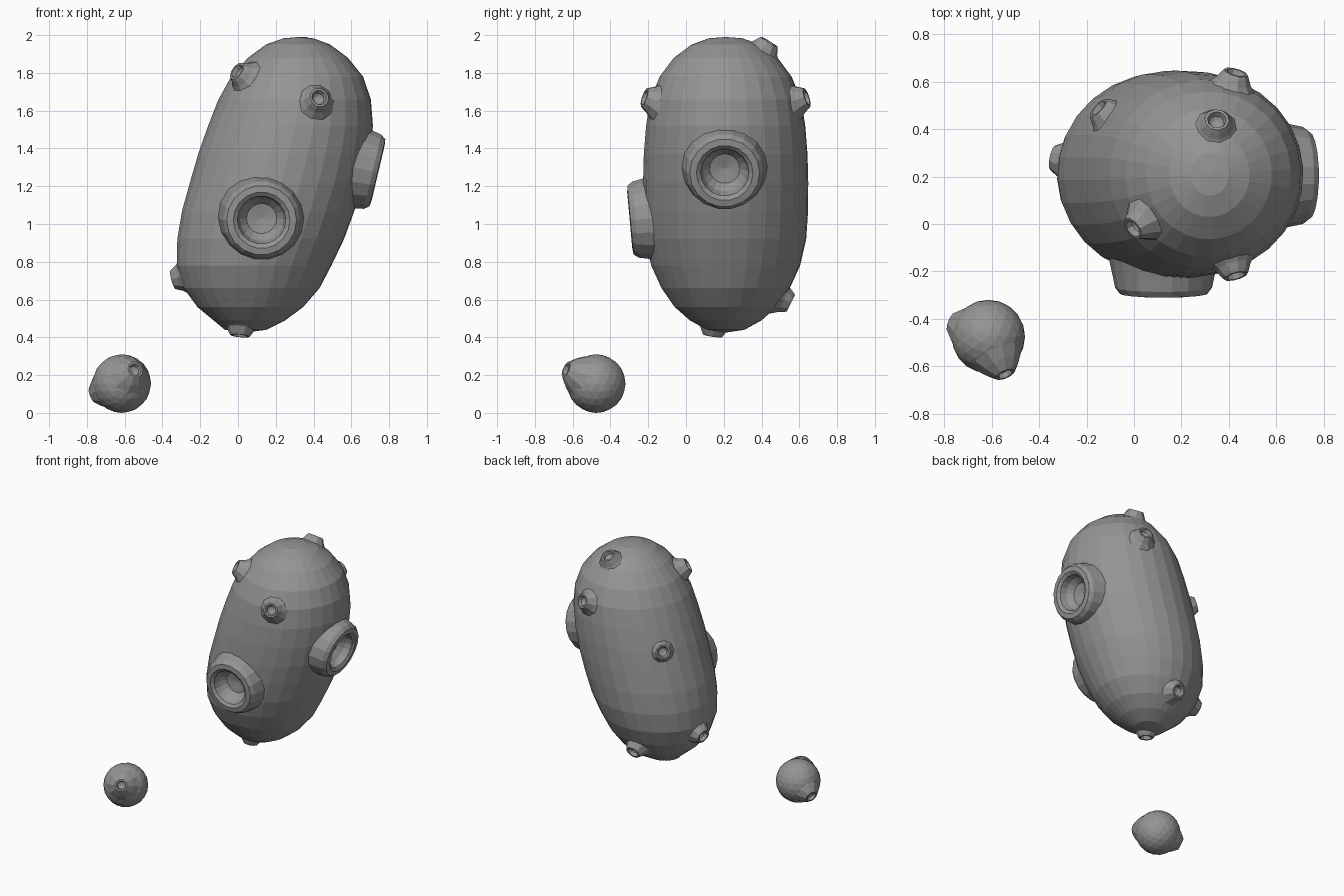
import bpy, bmesh, math
from mathutils import Vector, Matrix

if "Cube" in bpy.data.objects:
    bpy.data.objects.remove(bpy.data.objects["Cube"])

stone = bpy.data.materials.new("grey_stone")
stone.diffuse_color = (0.3, 0.3, 0.3, 1)
stone.use_nodes = True
stone.node_tree.nodes["Principled BSDF"].inputs["Base Color"].default_value = stone.diffuse_color


def finish(bm, name):
    bmesh.ops.recalc_face_normals(bm, faces=bm.faces)
    me = bpy.data.meshes.new(name)
    bm.to_mesh(me)
    bm.free()
    me.materials.append(stone)
    ob = bpy.data.objects.new(name, me)
    bpy.context.collection.objects.link(ob)
    return ob


def skin(bm, rings):
    """Bridge a list of vertex rings (a ring of one vertex is a pole)."""
    for a, b in zip(rings, rings[1:]):
        n = max(len(a), len(b))
        for i in range(n):
            j = (i + 1) % n
            if len(a) == 1:
                bm.faces.new((a[0], b[j], b[i]))
            elif len(b) == 1:
                bm.faces.new((a[i], a[j], b[0]))
            else:
                bm.faces.new((a[i], a[j], b[j], b[i]))


def ring(bm, rx, ry, n, mat, h, turn=0.0):
    if rx == 0:
        return [bm.verts.new(mat @ Vector((0, 0, h)))]
    return [bm.verts.new(mat @ Vector((rx * math.cos(t), ry * math.sin(t), h)))
            for t in (2 * math.pi * (i + turn) / n for i in range(n))]


def frame(pos, normal):
    rot = Vector(normal).to_track_quat('Z', 'Y').to_matrix().to_4x4()
    return Matrix.Translation(pos) @ rot


# crater profiles: radius, height relative to the rim plane
BIG = [(0.235, -0.17), (0.215, -0.08), (0.205, -0.03), (0.185, -0.004), (0.15, 0),
       (0.128, -0.015), (0.115, -0.06), (0.08, -0.1), (0, -0.115)]
SMALL = [(0.105, -0.075), (0.075, -0.04), (0.06, -0.012), (0.052, 0), (0.04, 0),
         (0.032, -0.025), (0.018, -0.035), (0, -0.037)]
BALL = [(0.115, -0.085), (0.082, -0.04), (0.052, -0.008), (0.044, 0), (0.033, 0),
        (0.027, -0.022), (0, -0.03)]


def crater(name, profile, sides, pos, normal):
    bm = bmesh.new()
    m = frame(pos, normal)
    skin(bm, [ring(bm, r, r, sides, m, h) for r, h in profile])
    ob = finish(bm, name)
    # the open shell must face outwards along the rim normal
    lip = max(ob.data.polygons, key=lambda p: abs(p.normal.dot(Vector(normal))))
    if lip.normal.dot(Vector(normal)) < 0:
        ob.data.flip_normals()


def carve(target, pits):
    """Cut the hollow under every crater out of the target."""
    bm = bmesh.new()
    for radius, depth, pos, normal in pits:
        bmesh.ops.create_cone(bm, cap_ends=True, segments=12, radius1=radius,
                              radius2=radius, depth=depth * 2, matrix=frame(pos, normal))
    cutter = finish(bm, "pit_cutter")
    cutter.hide_render = True
    mod = target.modifiers.new("pits", 'BOOLEAN')
    mod.operation = 'DIFFERENCE'
    mod.object = cutter
    bpy.context.view_layer.objects.active = target
    bpy.ops.object.modifier_apply(modifier=mod.name)
    bpy.data.objects.remove(cutter)


# large leaning body: height, centre x, half width, half depth
BODY = [(0.425, 0.04, 0, 0), (0.44, 0.04, 0.11, 0.10), (0.49, 0.06, 0.19, 0.19),
        (0.56, 0.065, 0.28, 0.27), (0.66, 0.072, 0.36, 0.34), (0.78, 0.085, 0.41, 0.395),
        (0.92, 0.12, 0.442, 0.427), (1.07, 0.16, 0.457, 0.437), (1.22, 0.205, 0.46, 0.438),
        (1.37, 0.243, 0.455, 0.434), (1.52, 0.278, 0.437, 0.422), (1.66, 0.30, 0.404, 0.40),
        (1.78, 0.313, 0.35, 0.35), (1.88, 0.317, 0.265, 0.275), (1.95, 0.318, 0.17, 0.18),
        (1.983, 0.32, 0.08, 0.09), (1.99, 0.32, 0, 0)]
bm = bmesh.new()
skin(bm, [ring(bm, rx, ry, 28, Matrix.Translation((cx, 0.21, 0)), z, 0.25)
          for z, cx, rx, ry in BODY])
body = finish(bm, "large_body")

# two large craters
big = [("front_crater", (0.125, -0.298, 1.02), (0, -1, -0.09)),
       ("side_crater", (0.742, 0.205, 1.27), (0.973, 0, -0.23))]
# small craters scattered over the body
small = [((0.43, -0.22, 1.67), (0.25, -0.9, 0.3)), ((-0.005, -0.02, 1.81), (-0.68, -0.5, 0.5)),
         ((0.35, 0.44, 1.965), (0.08, 0.52, 0.85)), ((0.43, 0.64, 1.67), (0.25, 0.9, 0.3)),
         ((-0.15, 0.49, 1.38), (-0.7, 0.65, 0.3)), ((-0.343, 0.28, 0.705), (-0.94, 0.2, -0.26)),
         ((0.01, 0.14, 0.408), (-0.1, -0.15, -1)), ((0.06, 0.555, 0.58), (0, 0.88, -0.45))]

for name, pos, nor in big:
    crater(name, BIG, 18, pos, nor)
for i, (pos, nor) in enumerate(small):
    crater("small_crater_%d" % (i + 1), SMALL, 10, pos, nor)
carve(body, [(0.15, 0.16, p, n) for _, p, n in big] + [(0.046, 0.06, p, n) for p, n in small])

# little separate ball with two craters
bm = bmesh.new()
bmesh.ops.create_icosphere(bm, subdivisions=3, radius=0.155,
                           matrix=Matrix.Translation((-0.615, -0.475, 0.155)))
ball = finish(bm, "small_ball")
ball_pits = [((-0.543, -0.635, 0.23), (0.38, -0.84, 0.38)),
             ((-0.77, -0.415, 0.095), (-0.87, 0.34, -0.34))]
for i, (pos, nor) in enumerate(ball_pits):
    crater("ball_crater_%d" % (i + 1), BALL, 10, pos, nor)
carve(ball, [(0.037, 0.05, p, n) for p, n in ball_pits])
